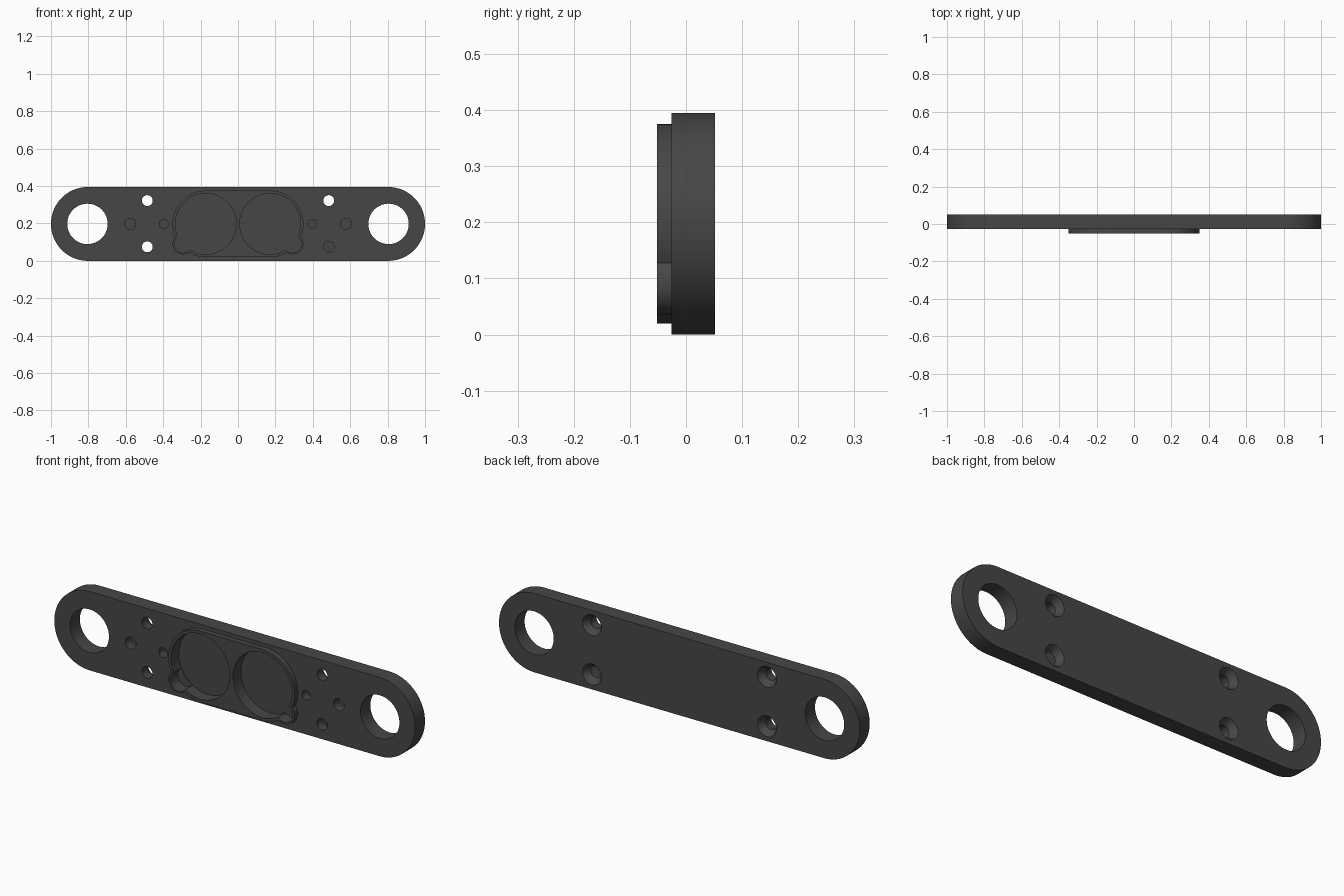
import bpy, bmesh, math
from mathutils import Matrix

if "Cube" in bpy.data.objects:
    bpy.data.objects.remove(bpy.data.objects["Cube"])

FRONT, BACK, BOSS = -0.026, 0.052, -0.052   # y of plate front, plate back, raised boss front
ZC = 0.1975                                  # mid height

mat = bpy.data.materials.new("dark grey")
mat.diffuse_color = (0.062, 0.062, 0.062, 1)
mat.use_nodes = True
mat.node_tree.nodes["Principled BSDF"].inputs["Base Color"].default_value = mat.diffuse_color


def finish(name, bm):
    bmesh.ops.recalc_face_normals(bm, faces=bm.faces)
    me = bpy.data.meshes.new(name)
    bm.to_mesh(me)
    bm.free()
    me.materials.append(mat)
    ob = bpy.data.objects.new(name, me)
    bpy.context.collection.objects.link(ob)
    return ob


def stadium(name, half, r, y0, y1, n=48):
    """Bar with round ends, extruded along y."""
    bm = bmesh.new()
    pts = []
    for s, start in ((1, -math.pi / 2), (-1, math.pi / 2)):
        for i in range(n + 1):
            a = start + math.pi * i / n
            pts.append((s * half + r * math.cos(a), y0, ZC + r * math.sin(a)))
    face = bm.faces.new([bm.verts.new(p) for p in pts])
    ext = bmesh.ops.extrude_face_region(bm, geom=[face])
    verts = [v for v in ext["geom"] if isinstance(v, bmesh.types.BMVert)]
    bmesh.ops.translate(bm, verts=verts, vec=(0, y1 - y0, 0))
    return finish(name, bm)


def disc(name, x, z, r0, r1, y0, y1, n=64):
    """Cylinder or cone along y, radius r0 at y0 and r1 at y1."""
    bm = bmesh.new()
    m = Matrix.Translation((x, (y0 + y1) / 2, z)) @ Matrix.Rotation(-math.pi / 2, 4, 'X')
    bmesh.ops.create_cone(bm, cap_ends=True, segments=n, radius1=r0, radius2=r1,
                          depth=y1 - y0, matrix=m)
    return finish(name, bm)


def combine(body, tool, op):
    mod = body.modifiers.new(op.lower(), 'BOOLEAN')
    mod.operation, mod.object, mod.solver = op, tool, 'EXACT'
    bpy.context.view_layer.objects.active = body
    bpy.ops.object.modifier_apply(modifier=mod.name)
    bpy.data.objects.remove(tool)


# Main bar and raised double-circle boss
plate = stadium("mounting_plate", 0.8025, 0.1975, FRONT, BACK)
combine(plate, stadium("boss", 0.172, 0.178, BOSS, 0.0), 'UNION')
for s in (-1, 1):
    combine(plate, disc("boss_lobe", s * 0.295, 0.09, 0.055, 0.055, BOSS, 0.003), 'UNION')

for s in (-1, 1):
    cuts = [
        # round pocket and its small corner lobe
        disc("pocket", s * 0.172, ZC, 0.163, 0.163, -0.1, 0.010, 96),
        disc("pocket_lobe", s * 0.293, 0.09, 0.047, 0.047, -0.11, 0.008, 48),
        # large end hole
        disc("end_hole", s * 0.805, ZC, 0.108, 0.108, -0.1, 0.1),
        # blind pin holes
        disc("outer_pin", s * 0.577, ZC, 0.030, 0.030, -0.1, 0.020, 40),
        disc("inner_pin", s * 0.397, ZC, 0.024, 0.024, -0.1, 0.020, 40),
    ]
    # screw holes, countersunk from the back
    for z in (0.075, 0.322):
        cuts.append(disc("screw_hole", s * 0.485, z, 0.029, 0.029, -0.1, 0.1, 40))
        cuts.append(disc("countersink", s * 0.485, z, 0.029, 0.055, 0.020, 0.056, 40))
    for c in cuts:
        combine(plate, c, 'DIFFERENCE')

bpy.ops.object.select_all(action='DESELECT')
plate.select_set(True)
bpy.context.view_layer.objects.active = plate
bpy.ops.object.shade_smooth_by_angle(angle=math.radians(30))
